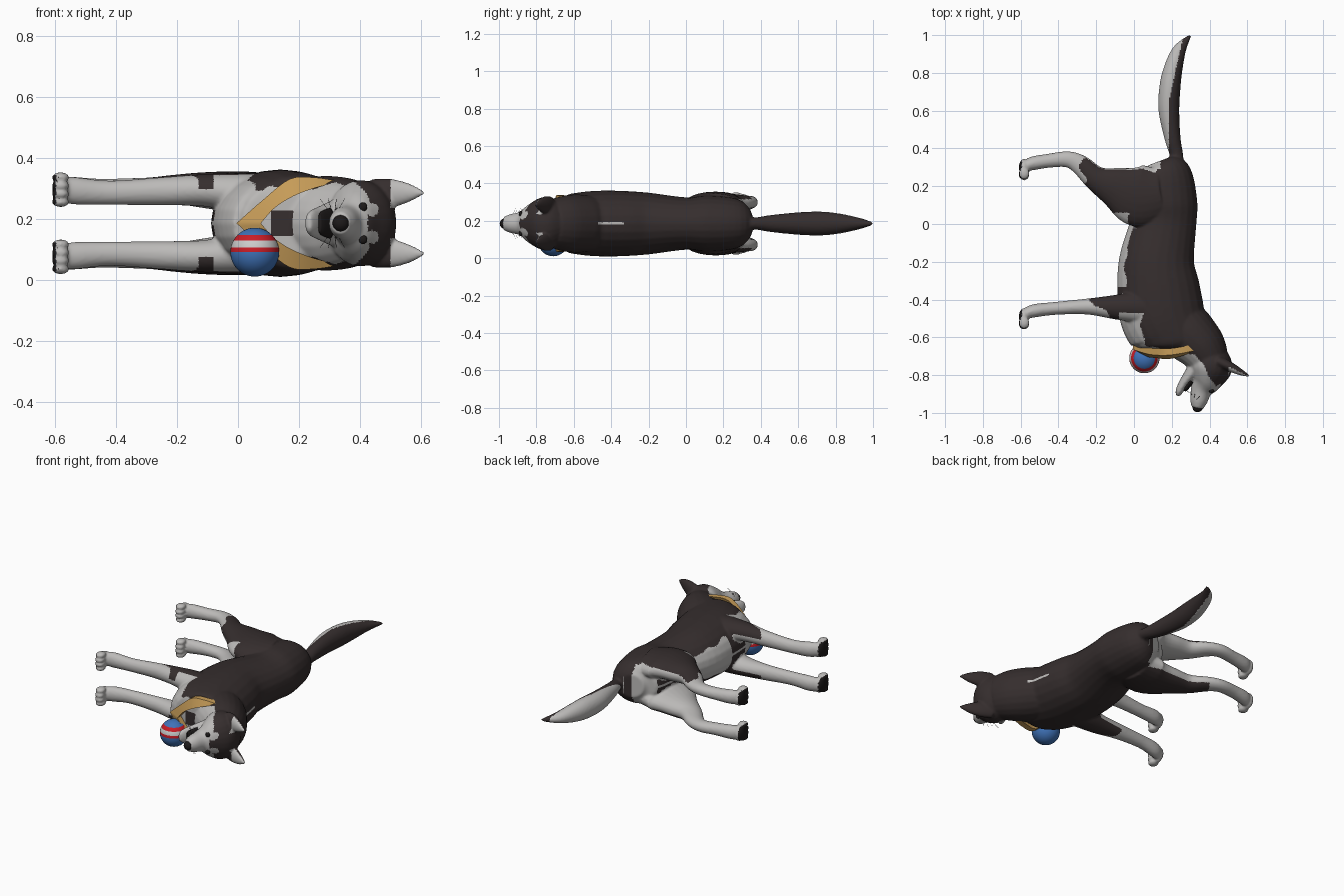
import bpy, bmesh, math
from mathutils import Vector

if "Cube" in bpy.data.objects:
    bpy.data.objects.remove(bpy.data.objects["Cube"])

MID = 0.185  # height of the animal's plane of symmetry (it lies on its side)


def material(name, rgb):
    m = bpy.data.materials.new(name)
    m.use_nodes = True
    m.diffuse_color = (*rgb, 1)
    b = m.node_tree.nodes["Principled BSDF"]
    b.inputs["Base Color"].default_value = (*rgb, 1)
    b.inputs["Roughness"].default_value = 0.8
    return m


DARK = material("dark fur", (0.036, 0.027, 0.027))
PALE = material("pale fur", (0.5, 0.49, 0.48))
BLACK = material("black skin", (0.012, 0.01, 0.01))
GOLD = material("gold cloth", (0.58, 0.34, 0.1))
BLUE = material("blue rubber", (0.05, 0.17, 0.48))
RED = material("red rubber", (0.6, 0.012, 0.02))
WHITE = material("white rubber", (0.6, 0.6, 0.6))


def finish(bm, name, mats):
    bmesh.ops.recalc_face_normals(bm, faces=bm.faces)
    for f in bm.faces:
        f.smooth = True
    me = bpy.data.meshes.new(name)
    bm.to_mesh(me)
    bm.free()
    for m in mats:
        me.materials.append(m)
    ob = bpy.data.objects.new(name, me)
    bpy.context.collection.objects.link(ob)
    return ob


def spline(keys, steps=5):
    """Catmull-Rom curve through key tuples."""
    k = [Vector(p) for p in keys]
    k = [k[0]] + k + [k[-1]]
    out = []
    for i in range(1, len(k) - 2):
        a, b, c, d = k[i - 1:i + 3]
        for j in range(steps):
            t = j / steps
            out.append(0.5 * (2 * b + (c - a) * t + (2 * a - 5 * b + 4 * c - d) * t * t
                              + (3 * b - a - 3 * c + d) * t ** 3))
    return out + [k[-1]]


def tube(bm, keys, side=1, n=24):
    """Oval loft; keys are (x, y, sideways offset, half depth, half width)."""
    pts = spline(keys)
    rings = []
    for i, p in enumerate(pts):
        d = pts[min(i + 1, len(pts) - 1)] - pts[max(i - 1, 0)]
        l = math.hypot(d[0], d[1])
        nx, ny = -d[1] / l, d[0] / l
        ring = []
        for j in range(n):
            a = math.tau * j / n
            r = p[3] * math.cos(a)
            ring.append(bm.verts.new((p[0] + nx * r, p[1] + ny * r,
                                      MID + side * p[2] + p[4] * math.sin(a))))
        rings.append(ring)
    faces = [bm.faces.new(rings[0]), bm.faces.new(rings[-1])]
    for r, q in zip(rings, rings[1:]):
        for j in range(n):
            faces.append(bm.faces.new((r[j], r[(j + 1) % n], q[(j + 1) % n], q[j])))
    bmesh.ops.recalc_face_normals(bm, faces=faces)


def ball(bm, centre, radii, seg=20):
    vs = bmesh.ops.create_uvsphere(bm, u_segments=seg, v_segments=seg // 2, radius=1)["verts"]
    for v in vs:
        v.co = Vector([c + r * k for c, r, k in zip(centre, radii, v.co)])


# Body masses, later fused into one skin
bm = bmesh.new()
torso = [(.14, .335, 0, .07, .07), (.155, .28, 0, .145, .13), (.16, .12, 0, .175, .15),
         (.155, 0, 0, .175, .14), (.12, -.2, 0, .2, .165), (.13, -.35, 0, .22, .175),
         (.15, -.48, 0, .225, .175), (.19, -.58, 0, .21, .165), (.2, -.64, 0, .185, .15),
         (.2, -.675, 0, .11, .1)]
neck = [(.2, -.45, 0, .12, .14), (.27, -.56, 0, .15, .155), (.35, -.645, 0, .135, .15),
        (.4, -.72, 0, .11, .13)]
head = [(.42, -.64, 0, .06, .07), (.41, -.7, 0, .105, .13), (.4, -.77, 0, .115, .14),
        (.38, -.835, 0, .08, .105), (.357, -.88, 0, .057, .065), (.342, -.94, 0, .045, .05),
        (.335, -.975, 0, .03, .035)]
jaw = [(.32, -.77, 0, .04, .08), (.265, -.84, 0, .026, .055), (.24, -.885, 0, .02, .042),
       (.232, -.91, 0, .01, .025)]
tail = [(.22, .27, 0, .045, .045), (.225, .36, 0, .036, .032), (.205, .45, 0, .042, .045),
        (.185, .6, 0, .055, .06), (.19, .72, 0, .056, .064), (.207, .82, 0, .05, .054),
        (.24, .92, 0, .036, .032), (.297, .998, 0, .007, .008)]
front_leg = [(.16, -.46, .09, .1, .07), (.02, -.44, .095, .085, .07), (-.1, -.44, .108, .065, .054),
             (-.25, -.437, .105, .042, .046), (-.42, -.447, .1, .034, .04),
             (-.53, -.46, .106, .035, .045), (-.585, -.48, .11, .025, .04)]
hind_leg = [(.14, .16, .085, .14, .075), (.02, .15, .1, .165, .07), (-.1, .195, .108, .11, .06),
            (-.2, .24, .112, .068, .048), (-.28, .31, .114, .054, .037), (-.35, .342, .114, .043, .034),
            (-.45, .335, .11, .037, .036), (-.54, .32, .11, .036, .042), (-.585, .3, .11, .025, .04)]
ear = [(.44, -.725, .095, .03, .05), (.5, -.752, .098, .027, .048), (.56, -.782, .1, .018, .031),
       (.61, -.805, .1, .005, .006)]
for part in (torso, neck, head, jaw, tail):
    tube(bm, part)
for s in (1, -1):
    for part in (front_leg, hind_leg, ear):
        tube(bm, part, s)
    # paws with four toes each
    for py in (-.49, .3):
        ball(bm, (-.583, py, MID + s * .11), (.027, .045, .05))
        for k in (-1.5, -.5, .5, 1.5):
            ball(bm, (-.582, py - .04 + .005 * abs(k), MID + s * .11 + k * .027), (.029, .032, .0165))

body = finish(bm, "dog_body", [DARK, PALE, BLACK])
bpy.context.view_layer.objects.active = body
body.select_set(True)
mod = body.modifiers.new("fuse", "REMESH")
mod.mode = "VOXEL"
mod.voxel_size = 0.007
mod.use_smooth_shade = True
bpy.ops.object.modifier_apply(modifier="fuse")
mod = body.modifiers.new("soften", "SMOOTH")
mod.factor = 0.5
mod.iterations = 4
bpy.ops.object.modifier_apply(modifier="soften")


def coat(c, n):
    """Fur colour slot: 0 dark, 1 pale, 2 pads and mouth."""
    x, y, u = c.x, c.y, abs(c.z - MID)
    out = n.z * (1 if c.z > MID else -1)
    w = .012 * math.sin(45 * y + 25 * u) + .008 * math.sin(70 * x)
    if x < -.585 and n.x < -.6:
        return 2
    if y > .35 and x > 0:
        return int(x < .185 + max(0, y - .65) * .22)
    if x > .5 and u > .05 and y < -.7:
        return int(n.y < -.25)
    if y < -.69 and x > .2:
        brow = math.hypot(x - .44, u - .045) < .022
        return int(x < .3 + (-.68 - y) * .63 + .5 * w + .25 * min(u, .08) or brow)
    if y < -.47 and x > -.08:
        if .11 < x < .18 and u < .04 and y < -.6:
            return 0
        return int(x < .04 + w or (n.y < -.35 and u < .125 + w and x < .34))
    if y < -.33:
        return int(not (x > -.2 + w + (-.43 - y) * 1.2 and out > .1))
    if y < .06 and x > -.15:
        return int(x < -.045 + .12 * max(0, y + .2) + w or n.x < -.75)
    rear = n.y > .55 and x < .14 and u < .13
    return int(x < -.27 + w or (out < .1 and x < .05) or rear)


for f in body.data.polygons:
    f.material_index = coat(f.center, f.normal)
    f.use_smooth = True

# Nose, mouth lining and eyes
bm = bmesh.new()
ball(bm, (.337, -.972, MID), (.027, .024, .027))
finish(bm, "nose", [BLACK])
bm = bmesh.new()
tube(bm, [(.3, -.83, 0, .02, .05), (.275, -.87, 0, .013, .04), (.268, -.885, 0, .006, .03)])
finish(bm, "mouth_lining", [BLACK])
for s, label in ((1, "upper"), (-1, "lower")):
    start = Vector((.41, -1.5, MID + s * .053))
    hit, loc, nor, _ = body.ray_cast(start, Vector((0, 1, 0)))
    bm = bmesh.new()
    ball(bm, loc if hit else (.41, -.85, start.z), (.014, .01, .015))
    finish(bm, label + "_eye", [BLACK])
    # whiskers
    bm = bmesh.new()
    for k in range(4):
        x, y = .33 - .012 * k, -.93 + .012 * k
        tube(bm, [(x, y, .045, .001, .001), (x - .015 * k + .02, y + .02, .08, .0008, .0008)], s, 4)
    finish(bm, label + "_whiskers", [BLACK])

# V-shaped neckerchief across the chest
bm = bmesh.new()
outer = spline([(-.005, -.665, 0), (.08, -.69, .075), (.17, -.695, .145), (.25, -.685, .15), (.32, -.67, .14)])
inner = spline([(.075, -.705, 0), (.12, -.71, .05), (.18, -.715, .088), (.25, -.7, .115), (.31, -.675, .13)])
for s in (1, -1):
    a, b = [[bm.verts.new((p.x, p.y, MID + s * p.z)) for p in row] for row in (outer, inner)]
    for i in range(len(a) - 1):
        bm.faces.new((a[i], a[i + 1], b[i + 1], b[i]))
bmesh.ops.remove_doubles(bm, verts=bm.verts, dist=.0005)
front = list(bm.faces)
back = bmesh.ops.extrude_face_region(bm, geom=front)["geom"]
bmesh.ops.translate(bm, vec=(0, .035, 0), verts=[g for g in back if isinstance(g, bmesh.types.BMVert)])
finish(bm, "neckerchief", [GOLD])
bpy.ops.object.select_all(action="DESELECT")
bpy.data.objects["neckerchief"].select_set(True)
bpy.context.view_layer.objects.active = bpy.data.objects["neckerchief"]
bpy.ops.object.shade_smooth_by_angle(angle=math.radians(40))

# Striped toy ball
bm = bmesh.new()
ball(bm, (.055, -.71, .09), (.08, .08, .08), 64)
for f in bm.faces:
    h = f.calc_center_median().z - .09
    f.material_index = 0 if h < 0 or h > .056 else 2 if .016 < h < .04 else 1
finish(bm, "toy_ball", [BLUE, RED, WHITE])
